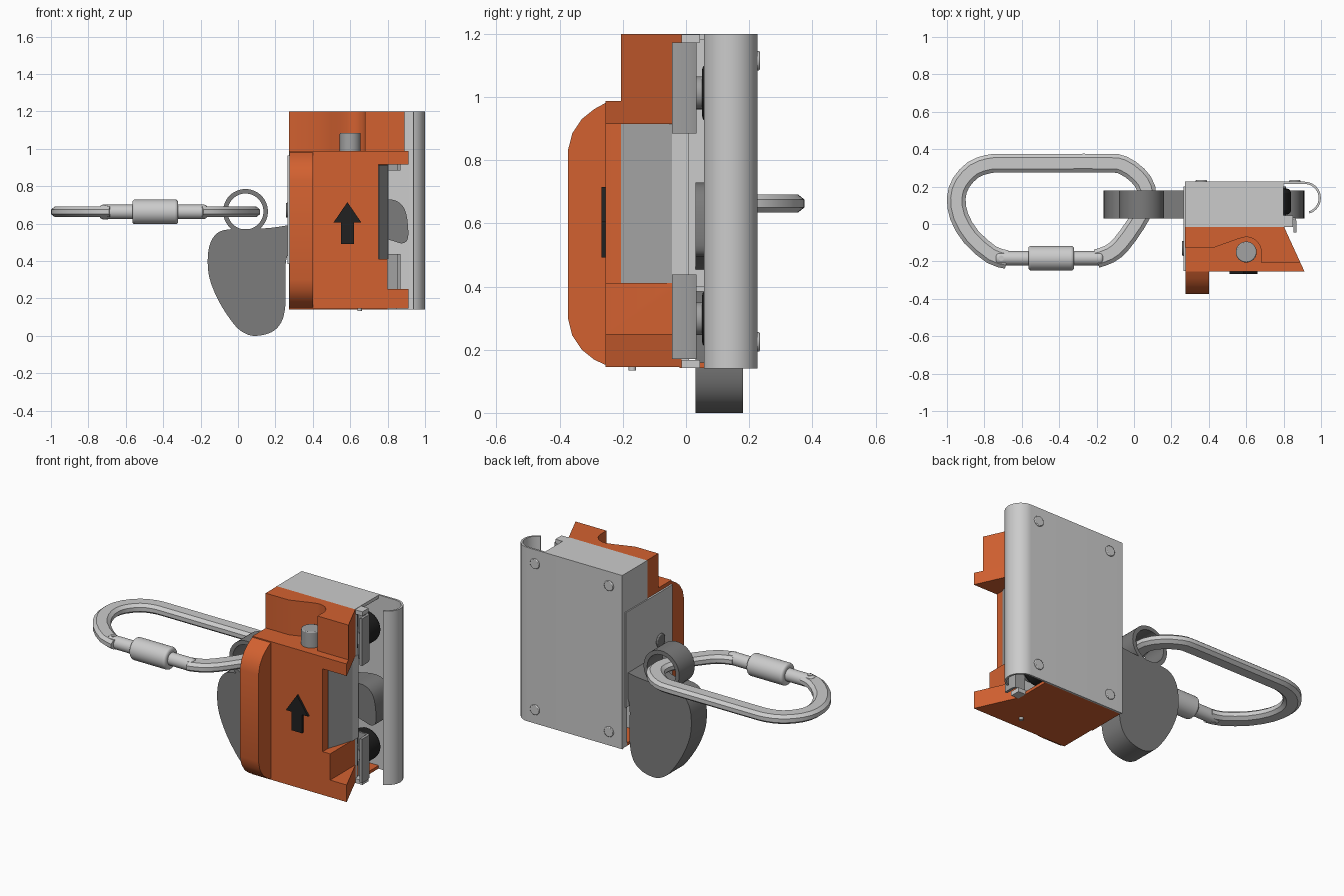
import bpy, bmesh
from math import cos, sin, pi, radians
from mathutils import Vector

if "Cube" in bpy.data.objects:
    bpy.data.objects.remove(bpy.data.objects["Cube"])


def material(name, r, g, b):
    m = bpy.data.materials.new(name)
    m.diffuse_color = (r, g, b, 1)
    m.use_nodes = True
    m.node_tree.nodes["Principled BSDF"].inputs["Base Color"].default_value = m.diffuse_color
    return m


ORANGE = material("orange", 0.65, 0.12, 0.03)
DARK = material("dark_grey", 0.2, 0.2, 0.2)
MID = material("mid_grey", 0.36, 0.36, 0.36)
BLACK = material("black", 0.015, 0.015, 0.015)


def finish(name, bm, mat):
    bmesh.ops.recalc_face_normals(bm, faces=bm.faces)
    me = bpy.data.meshes.new(name)
    bm.to_mesh(me)
    bm.free()
    ob = bpy.data.objects.new(name, me)
    bpy.context.scene.collection.objects.link(ob)
    if mat:
        me.materials.append(mat)
    return ob


def prism(name, pts, axis, lo, hi, mat=None):
    """Extrude a 2D outline along an axis."""
    place = {'x': lambda a, b, t: (t, a, b),
             'y': lambda a, b, t: (a, t, b),
             'z': lambda a, b, t: (a, b, t)}[axis]
    bm = bmesh.new()
    rows = [[bm.verts.new(place(a, b, t)) for a, b in pts] for t in (lo, hi)]
    bm.faces.new(rows[0])
    bm.faces.new(rows[1][::-1])
    n = len(pts)
    for i in range(n):
        j = (i + 1) % n
        bm.faces.new((rows[0][i], rows[1][i], rows[1][j], rows[0][j]))
    return finish(name, bm, mat)


def box(name, x0, x1, y0, y1, z0, z1, mat=None):
    return prism(name, [(x0, y0), (x1, y0), (x1, y1), (x0, y1)], 'z', z0, z1, mat)


def arc(cx, cy, r, a0, a1, n):
    return [(cx + r * cos(radians(a0 + (a1 - a0) * i / n)),
             cy + r * sin(radians(a0 + (a1 - a0) * i / n))) for i in range(n + 1)]


def cyl(name, a, b, r, axis, lo, hi, mat=None, n=32):
    return prism(name, arc(a, b, r, 0, 360, n)[:-1], axis, lo, hi, mat)


def smooth(pts, n, closed):
    """Catmull-Rom subdivision of a 2D outline."""
    p = [Vector(q) for q in pts]
    m, out = len(p), []
    for i in range(m if closed else m - 1):
        k = [(i + d) % m if closed else min(max(i + d, 0), m - 1) for d in (-1, 0, 1, 2)]
        a, b, c, d = (p[j] for j in k)
        for s in range(n):
            t = s / n
            out.append(0.5 * (2 * b + (c - a) * t + (2 * a - 5 * b + 4 * c - d) * t * t
                              + (3 * b - a - 3 * c + d) * t ** 3))
    return out if closed else out + [p[-1]]


def sweep(name, path, section, closed, place, mat=None):
    """Sweep a section (in-plane, out-of-plane) along a planar path."""
    bm = bmesh.new()
    m, rows = len(path), []
    for i in range(m):
        a = path[(i - 1) % m if closed else max(i - 1, 0)]
        b = path[(i + 1) % m if closed else min(i + 1, m - 1)]
        t = (Vector(b) - Vector(a)).normalized()
        rows.append([bm.verts.new(place(path[i][0] - t.y * u, path[i][1] + t.x * u, v))
                     for u, v in section])
    k = len(section)
    for i in range(m if closed else m - 1):
        r, q = rows[i], rows[(i + 1) % m]
        for j in range(k):
            bm.faces.new((r[j], r[(j + 1) % k], q[(j + 1) % k], q[j]))
    if not closed:
        bm.faces.new(rows[0])
        bm.faces.new(rows[-1])
    return finish(name, bm, mat)


def bevel(ob, w, seg=3):
    md = ob.modifiers.new("bevel", 'BEVEL')
    md.width, md.segments, md.limit_method = w, seg, 'ANGLE'
    md.angle_limit = radians(40)


def cut(ob, cutter):
    md = ob.modifiers.new("cut", 'BOOLEAN')
    md.operation, md.object, md.solver = 'DIFFERENCE', cutter, 'EXACT'
    bpy.context.view_layer.objects.active = ob
    bpy.ops.object.modifier_apply(modifier=md.name)
    bpy.data.objects.remove(cutter)


# Carabiner frame, gate and locking sleeve
CZ = 0.663
loop = [(-0.68, -0.19), (-0.76, -0.165), (-0.87, -0.07), (-0.935, 0.04), (-0.95, 0.14),
        (-0.925, 0.22), (-0.86, 0.29), (-0.78, 0.32), (-0.7, 0.325), (-0.42, 0.325),
        (-0.14, 0.325), (-0.06, 0.315), (0.02, 0.26), (0.065, 0.19), (0.06, 0.1),
        (0.01, 0.0), (-0.07, -0.11), (-0.13, -0.16), (-0.2, -0.185)]
octagon = [(0.05, 0.012), (0.03, 0.028), (-0.03, 0.028), (-0.05, 0.012),
           (-0.05, -0.012), (-0.03, -0.028), (0.03, -0.028), (0.05, -0.012)]
sweep("carabiner_frame", smooth(loop, 2, False), octagon, False, lambda a, b, v: (a, b, CZ + v))
bevel(cyl("carabiner_gate", -0.183, CZ, 0.038, 'x', -0.74, -0.165, n=24), 0.015)
bevel(cyl("locking_sleeve", -0.183, CZ, 0.066, 'x', -0.565, -0.32), 0.015)
cyl("gate_hinge_pin", -0.71, -0.183, 0.014, 'z', CZ - 0.04, CZ + 0.04, n=16)

# Cam lever with its attachment ring
lever = [(-0.162, 0.4), (-0.15, 0.49), (-0.11, 0.55), (-0.04, 0.57), (0.1, 0.572),
         (0.26, 0.59), (0.5, 0.65), (0.68, 0.71), (0.8, 0.73), (0.865, 0.71), (0.9, 0.65),
         (0.91, 0.53), (0.88, 0.495), (0.82, 0.51), (0.7, 0.54), (0.5, 0.51), (0.3, 0.46),
         (0.257, 0.4), (0.255, 0.27), (0.252, 0.15), (0.23, 0.07), (0.18, 0.02), (0.1, 0.0),
         (0.04, 0.012), (-0.02, 0.06), (-0.1, 0.18), (-0.15, 0.3)]
prism("cam_lever", smooth(lever, 4, True), 'y', 0.03, 0.18, DARK)
sweep("lever_ring", arc(0.04, 0.665, 0.108, 0, 360, 48)[:-1],
      [(-0.012, 0.03), (0.012, 0.03), (0.012, 0.18), (-0.012, 0.18)], True,
      lambda a, b, v: (a, v, b), DARK)

# Back plate curling round the rail side, with rivets
outer = [(0.272, 0.226)] + arc(0.912, 0.139, 0.087, 90, -72, 24)
inner = arc(0.912, 0.139, 0.075, -72, 90, 24) + [(0.272, 0.214)]
prism("back_plate", outer + inner, 'z', 0.14, 1.2)
for x in (0.36, 0.86):
    for z in (0.225, 1.115):
        bevel(cyl("rivet", x, z, 0.031, 'y', 0.22, 0.234, n=24), 0.004, 2)

# Housing shell behind the cover, open to the right
box("housing_top", 0.272, 0.8, -0.015, 0.22, 1.18, 1.2)
box("housing_front", 0.272, 0.8, -0.015, 0.01, 0.145, 1.18)
box("housing_side", 0.272, 0.29, -0.015, 0.215, 0.4, 1.18)
box("housing_side_strip", 0.272, 0.29, 0.182, 0.215, 0.145, 0.4)
box("housing_bottom", 0.274, 0.8, -0.02, 0.214, 0.142, 0.16, ORANGE)
box("side_plate", 0.265, 0.278, -0.25, 0.2, 0.385, 0.965)
bevel(cyl("side_screw", -0.13, 0.672, 0.04, 'x', 0.256, 0.27, DARK, 24), 0.006, 2)
for z in (0.142, 1.172):
    box("end_tab", 0.79, 0.85, -0.015, 0.045, z, z + 0.026)

# Orange cover with the side window cut out
cover = prism("front_cover", [(0.276, -0.255), (0.912, -0.255), (0.802, -0.015), (0.276, -0.015)],
              'z', 0.146, 0.988, ORANGE)
cut(cover, box("notch_cutter", 0.8, 1.1, -0.4, 0.1, 0.25, 0.6))
cut(cover, prism("window_cutter", [(0.75, -0.4), (1.1, -0.4), (1.1, 0.1), (0.8, 0.1),
                                   (0.8, -0.045), (0.75, -0.205)], 'z', 0.41, 0.915))
prism("upper_cover", [(0.274, -0.015), (0.274, -0.125), (0.43, -0.125)]
      + [(0.5, -0.1), (0.55, -0.082)] + arc(0.6, -0.15, 0.08, 100, 0, 12)
      + [(0.68, -0.205), (0.889, -0.205), (0.802, -0.015)], 'z', 0.988, 1.2, ORANGE)

# Rounded grip ridge
grip = [(-0.25, 0.15), (-0.29, 0.168), (-0.33, 0.2), (-0.36, 0.245), (-0.374, 0.3),
        (-0.374, 0.83), (-0.36, 0.885), (-0.33, 0.93), (-0.29, 0.962), (-0.25, 0.984)]
prism("grip_ridge", grip, 'x', 0.275, 0.4, ORANGE)

# Window lining and rail face
prism("window_lining", [(0.753, -0.205), (0.803, -0.045), (0.79, -0.045), (0.74, -0.205)],
      'z', 0.411, 0.914, MID)
box("rail_face", 0.785, 0.805, -0.045, 0.01, 0.41, 0.915)

# L-shaped guide brackets, rollers and hubs
for z0, z1, zc in ((0.17, 0.438, 0.298), (0.885, 1.172, 1.013)):
    prism("guide_bracket", [(0.795, 0.022), (0.853, 0.022), (0.853, -0.045), (0.87, -0.045),
                            (0.87, 0.012), (0.862, 0.034), (0.795, 0.034)], 'z', z0, z1, MID)
    bevel(cyl("guide_roller", 0.745, zc, 0.095, 'y', 0.05, 0.19, BLACK), 0.025)
    cyl("roller_hub", 0.76, zc, 0.052, 'y', 0.02, 0.2, MID)

# Push pin, arrow mark and bottom stud
bevel(cyl("push_pin", 0.6, -0.15, 0.056, 'z', 0.98, 1.085, MID), 0.006, 2)
prism("arrow_mark", [(0.55, 0.492), (0.62, 0.492), (0.62, 0.605), (0.66, 0.605),
                     (0.585, 0.715), (0.51, 0.605), (0.55, 0.605)], 'y', -0.268, -0.25, BLACK)
cyl("bottom_stud", 0.65, -0.17, 0.012, 'z', 0.134, 0.15, None, 16)

# Smooth curved surfaces, keep edges sharp
for ob in bpy.context.scene.objects:
    ob.select_set(True)
bpy.context.view_layer.objects.active = cover
bpy.ops.object.shade_smooth_by_angle(angle=radians(30))
